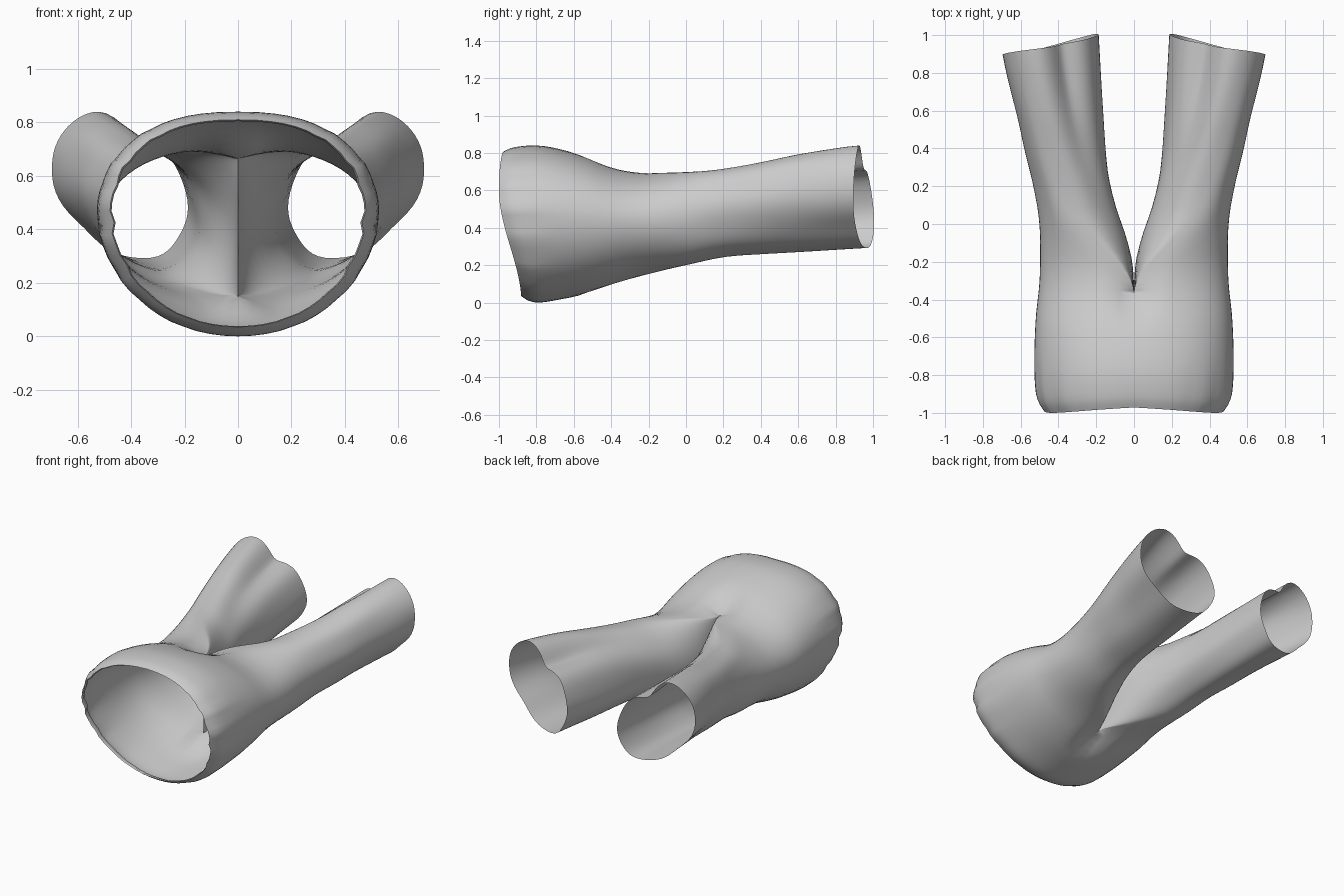
import bpy, bmesh
from math import sin, cos, pi, exp

if "Cube" in bpy.data.objects:
    bpy.data.objects.remove(bpy.data.objects["Cube"])

M = 32            # segments on the outer half-ring (same again on the inner leg wall)
CROTCH = -0.37


def smooth(t):
    t = max(0.0, min(1.0, t))
    return t * t * (3 - 2 * t)


def bump(x, x0, w):
    return exp(-((x - x0) / w) ** 2)


def dent(a, a0, w):
    """Bump around the ring, periodic in the angle."""
    return bump((a - a0 + pi) % (2 * pi) - pi, 0, w)


def curve(keys, y):
    """Smooth (Catmull-Rom style) profile through (y, value) keys."""
    if y <= keys[0][0]:
        return keys[0][1]
    if y >= keys[-1][0]:
        return keys[-1][1]
    i = next(k for k in range(len(keys) - 1) if y <= keys[k + 1][0])

    def slope(k):
        a, b = keys[max(k - 1, 0)], keys[min(k + 1, len(keys) - 1)]
        return (b[1] - a[1]) / (b[0] - a[0])
    (y0, v0), (y1, v1) = keys[i], keys[i + 1]
    h = y1 - y0
    t = (y - y0) / h
    return ((2*t**3 - 3*t*t + 1) * v0 + (t**3 - 2*t*t + t) * h * slope(i)
            + (3*t*t - 2*t**3) * v1 + (t**3 - t*t) * h * slope(i + 1))


# Silhouette profiles along the length
OUTER = [(-1, .475), (-.95, .505), (-.88, .52), (-.7, .527), (-.5, .52), (-.3, .5), (-.1, .497),
         (.05, .505), (.22, .535), (.4, .58), (.6, .62), (1, .70)]
INNER = [(-.37, 0), (-.3, .018), (-.2, .03), (-.1, .05), (0, .07), (.15, .11),
         (.3, .14), (.6, .165), (1, .19)]
TOP = [(-1, .81), (-.95, .83), (-.82, .84), (-.7, .825), (-.55, .785), (-.4, .73), (-.25, .70),
       (-.1, .697), (.1, .705), (.3, .733), (.6, .79), (.98, .84)]
BOTTOM = [(-1, .035), (-.96, .01), (-.87, .0), (-.6, .03), (-.4, .08), (-.2, .145), (0, .2),
          (.2, .245), (.4, .26), (.6, .27), (1, .29)]


def body_point(y, a):
    """Half section of the hips, pinched at the centre seam near the crotch."""
    top, bot = curve(TOP, y), curve(BOTTOM, y)
    cz = bot + (top - bot) * .56
    s, c = sin(a), cos(a)
    x = curve(OUTER, y) * (abs(c) ** (.82 if s > 0 else .97) if c > 1e-6 else 0)
    z = cz + (s * (top - cz) if s > 0 else s * (cz - bot))
    pinch = (.2 if s > 0 else .16) * smooth((y + .65) / .28) ** 2
    pinch *= 1 - .75 * smooth((y - CROTCH) / .22)
    return x, cz + (z - cz) * (1 - pinch * bump(x, 0, .08))


def leg_point(y, a):
    top, bot = curve(TOP, y), curve(BOTTOM, y)
    o, i = curve(OUTER, y), curve(INNER, y)
    tilt = .3 * smooth((y + .4) / 1.1)
    return (o + i) / 2 + (o - i) / 2 * cos(a - tilt), (top + bot) / 2 + (top - bot) / 2 * sin(a)


def point(y, j, inset=0.0):
    """j runs 0..M down the outer side, M..2M back up the inner leg wall."""
    a = pi / 2 - pi * j / M
    if j <= M:
        x, z = body_point(y, a)
    else:
        z0, z1 = body_point(y, -pi / 2)[1], body_point(y, pi / 2)[1]
        x, z = 0.0, (z0 + z1) / 2 - (z1 - z0) / 2 * cos(pi * (j - M) / M)
    t = smooth((y - CROTCH) / .45) if y > CROTCH else 0
    if t > 0:
        ex, ez = leg_point(y, a)
        x, z = x + (ex - x) * t, z + (ez - z) * t
    # gathers at the waist, soft folds and dents along the legs
    w = smooth((-y - .6) / .4)
    fold = .004 * w * sin(17 * a) * cos(a) ** 2 + .003 * w * sin(29 * a + 1) * cos(a) ** 2
    fold += .004 * sin(7 * a + 2.5 * y) * smooth((y + .1) / .3)
    k = 1 + fold / .35 - inset
    k -= smooth((y - .1) / .9) * (.3 * dent(a, -4.05, .36) + .07 * dent(a, -.75, .4)
                                  + .05 * dent(a, .8, .35))
    cx = (curve(OUTER, y) + curve(INNER, y)) / 2 * t
    cz = (curve(TOP, y) + curve(BOTTOM, y)) / 2
    x, z = cx + (x - cx) * k, cz + (z - cz) * k
    # slanted waist opening and slanted, wavy leg ends
    yy = y + smooth((-y - .6) / .4) * (.12 * smooth((.6 - z) / .6) + .03 * smooth((z - .6) / .24)
                                       * (1 - min(1, x / .5)))
    yy += smooth((y - .4) / .6) * (-.055 - .05 * cos(a) - .018 * sin(a) + .01 * sin(2 * a))
    return max(x, 0), yy, max(z, 0)


def grid(bm, rows):
    v = [[bm.verts.new(p) for p in r] for r in rows]
    for r0, r1 in zip(v, v[1:]):
        for j in range(len(r0) - 1):
            bm.faces.new((r0[j], r0[j + 1], r1[j + 1], r1[j]))


hips = [-1, -.985, -.965, -.94, -.91, -.87] + [-.82 + .05 * i for i in range(9)]
legs = [CROTCH, -.355, -.335, -.3, -.26, -.22] + [-.17 + .065 * i for i in range(19)]
legs[-1] = 1.0
bm = bmesh.new()
# Turned-in waist hem, then hips
hem = [[point(y, j, i) for j in range(M + 1)] for y, i in ((-.95, .035), (-.99, .025))]
grid(bm, hem + [[point(y, j) for j in range(M + 1)] for y in hips + [CROTCH]])
# Leg tube: outer side continues the hips, inner wall starts at the crotch seam
grid(bm, [[point(y, j) for j in range(M + 1)] for y in legs])
grid(bm, [[point(y, j) for j in range(M, 2 * M + 1)] for y in legs])
bmesh.ops.remove_doubles(bm, verts=bm.verts, dist=.0005)
# Mirror to the other side
geom = bm.verts[:] + bm.edges[:] + bm.faces[:]
bmesh.ops.mirror(bm, geom=geom, axis='X', merge_dist=.0005)
bmesh.ops.remove_doubles(bm, verts=bm.verts, dist=.0005)
bmesh.ops.recalc_face_normals(bm, faces=bm.faces)
mesh = bpy.data.meshes.new("trousers")
bm.to_mesh(mesh)
bm.free()
trousers = bpy.data.objects.new("trousers", mesh)
bpy.context.collection.objects.link(trousers)
bpy.context.view_layer.objects.active = trousers
trousers.select_set(True)
bpy.ops.object.shade_smooth_by_angle(angle=1.0)
